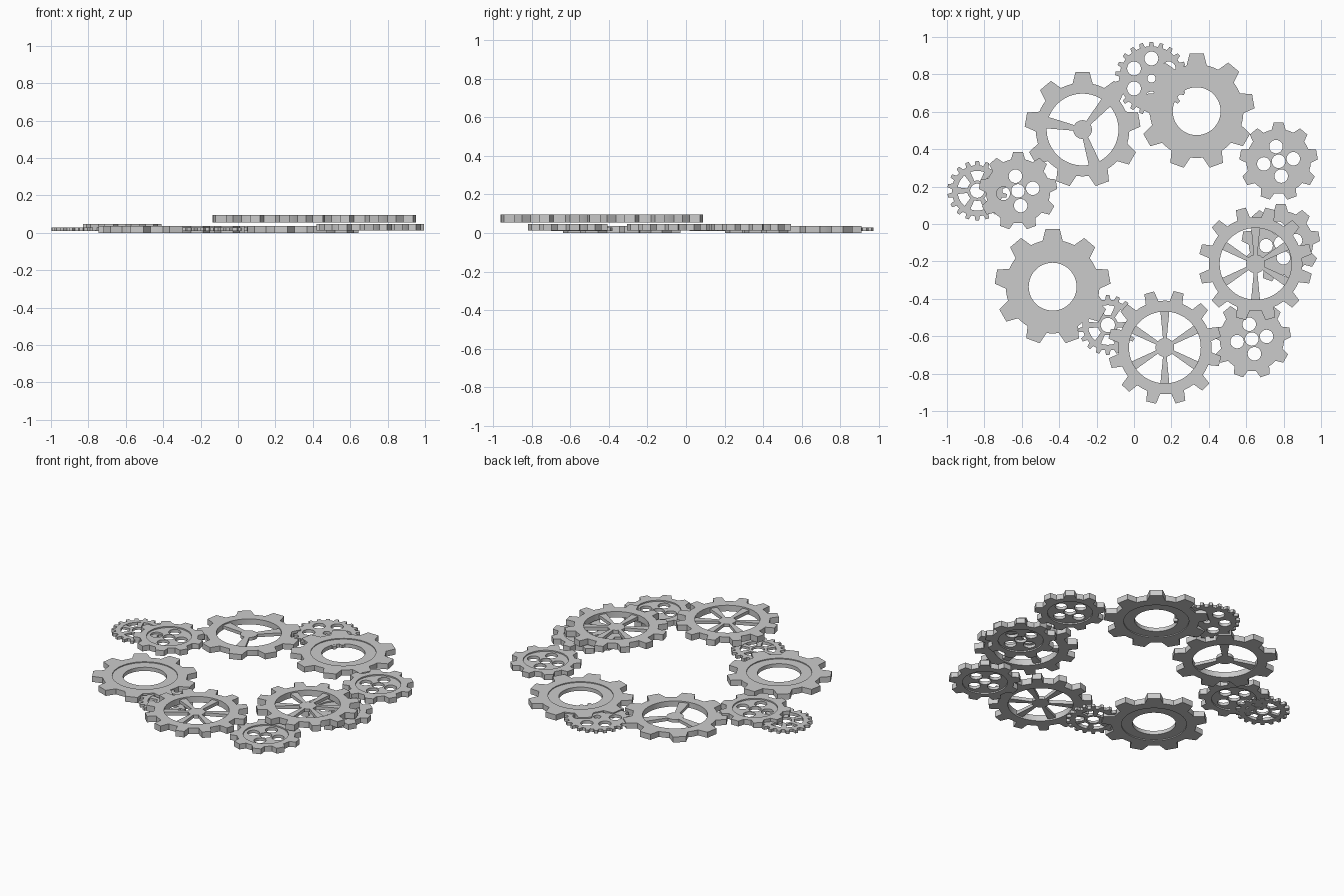
import bpy, bmesh
from math import radians, degrees, cos, sin, pi, asin

if "Cube" in bpy.data.objects:
    bpy.data.objects.remove(bpy.data.objects["Cube"])


def polar(r, deg):
    return (r * cos(radians(deg)), r * sin(radians(deg)))


def circle(r, n=48, centre=(0, 0)):
    return [(centre[0] + r * cos(2 * pi * i / n), centre[1] + r * sin(2 * pi * i / n))
            for i in range(n)]


def toothed(teeth, root, tip, base_w, tip_w, phase):
    """Gear outline: trapezoid teeth joined by root arcs."""
    step = 360 / teeth
    hb = degrees(asin(base_w / 2 / root))
    ht = degrees(asin(tip_w / 2 / tip))
    pts = []
    for i in range(teeth):
        a = phase + i * step
        pts += [polar(root, a - hb), polar(tip, a - ht), polar(tip, a + ht), polar(root, a + hb)]
        gap = step - 2 * hb
        pts += [polar(root, a + hb + gap * k / 3) for k in (1, 2)]
    return pts


def spoked(hub, reach, count, in_w, out_w, phase):
    """Hub outline with flaring spokes."""
    step = 360 / count
    hi = degrees(asin(in_w / 2 / hub))
    ho = degrees(asin(out_w / 2 / reach))
    pts = []
    for i in range(count):
        a = phase + i * step
        pts += [polar(hub, a - hi), polar(reach, a - ho), polar(reach, a + ho), polar(hub, a + hi)]
        gap = step - 2 * hi
        pts += [polar(hub, a + hi + gap * k / 8) for k in range(1, 8)]
    return pts


def plate(name, loops, xy, z0, z1):
    """Extrude a filled outline (first loop) with holes (other loops)."""
    cu = bpy.data.curves.new(name, 'CURVE')
    cu.dimensions = '2D'
    cu.fill_mode = 'BOTH'
    cu.extrude = (z1 - z0) / 2
    for loop in loops:
        sp = cu.splines.new('POLY')
        sp.points.add(len(loop) - 1)
        for p, (x, y) in zip(sp.points, loop):
            p.co = (x, y, 0, 1)
        sp.use_cyclic_u = True
        sp.use_smooth = False
    tmp = bpy.data.objects.new(name + "_outline", cu)
    bpy.context.collection.objects.link(tmp)
    bpy.context.view_layer.update()
    dg = bpy.context.evaluated_depsgraph_get()
    me = bpy.data.meshes.new_from_object(tmp.evaluated_get(dg))
    bpy.data.objects.remove(tmp)
    bm = bmesh.new()
    bm.from_mesh(me)
    bmesh.ops.remove_doubles(bm, verts=bm.verts, dist=1e-5)
    bmesh.ops.recalc_face_normals(bm, faces=bm.faces)
    bm.to_mesh(me)
    bm.free()
    me.name = name
    ob = bpy.data.objects.new(name, me)
    ob.location = (xy[0], xy[1], (z0 + z1) / 2)
    bpy.context.collection.objects.link(ob)
    return ob


# Large nine-tooth gears: one with three spokes, two with a recessed ring plate
def large_rim(name, xy):
    plate(name + "_rim", [toothed(9, 0.25, 0.31, 0.108, 0.076, 90), circle(0.192, 64)], xy, 0, 0.036)


large_rim("three_spoke_gear", (-0.275, 0.505))
plate("three_spoke_gear_spokes", [spoked(0.05, 0.196, 3, 0.03, 0.062, 49)],
      (-0.275, 0.505), 0.008, 0.028)
for name, xy in (("ring_gear_back", (0.335, 0.603)), ("ring_gear_front", (-0.435, -0.335))):
    large_rim(name, xy)
    plate(name + "_plate", [circle(0.1925, 64), circle(0.128)], xy, 0.006, 0.030)

# Raised twelve-tooth gears with six spokes
for name, xy, ph in (("six_spoke_gear_front", (0.165, -0.66), 76),
                     ("six_spoke_gear_right", (0.65, -0.213), 75)):
    plate(name + "_rim", [toothed(12, 0.25, 0.305, 0.07, 0.054, ph), circle(0.192, 64)],
          xy, 0.056, 0.095)
    plate(name + "_spokes", [spoked(0.05, 0.196, 6, 0.02, 0.048, 90)], xy, 0.065, 0.086)

# Medium nine-tooth gears with a recessed plate and five holes
for name, xy in (("five_hole_gear_left", (-0.62, 0.177)), ("five_hole_gear_back", (0.773, 0.335)),
                 ("five_hole_gear_right", (0.785, -0.102)), ("five_hole_gear_front", (0.63, -0.615))):
    plate(name + "_rim", [toothed(9, 0.172, 0.21, 0.075, 0.052, 90), circle(0.133)],
          xy, 0.013, 0.048)
    holes = [circle(0.036, 32)] + [circle(0.036, 32, polar(0.08, 10 + 90 * k)) for k in range(4)]
    plate(name + "_plate", [circle(0.1335)] + holes, xy, 0.021, 0.040)

# Small fine-toothed gear with a ring of six holes
holes = [circle(0.022, 24)] + [circle(0.037, 32, polar(0.107, 90 + 60 * k)) for k in range(6)]
plate("fine_hole_gear", [toothed(22, 0.172, 0.195, 0.028, 0.019, 90)] + holes,
      (0.093, 0.778), 0.010, 0.029)

# Small fine-toothed gears with six spokes and a bored hub
for name, xy in (("fine_spoke_gear_left", (-0.838, 0.178)), ("fine_spoke_gear_front", (-0.14, -0.54))):
    plate(name + "_rim", [toothed(18, 0.136, 0.16, 0.028, 0.019, 90), circle(0.106)],
          xy, 0.010, 0.029)
    plate(name + "_spokes", [spoked(0.054, 0.109, 6, 0.024, 0.036, 0), circle(0.038, 32)],
          xy, 0.012, 0.027)

# Smooth the round walls, keep the machined edges sharp
bpy.ops.object.select_all(action='SELECT')
bpy.context.view_layer.objects.active = bpy.context.collection.objects[0]
bpy.ops.object.shade_smooth_by_angle(angle=radians(20))
